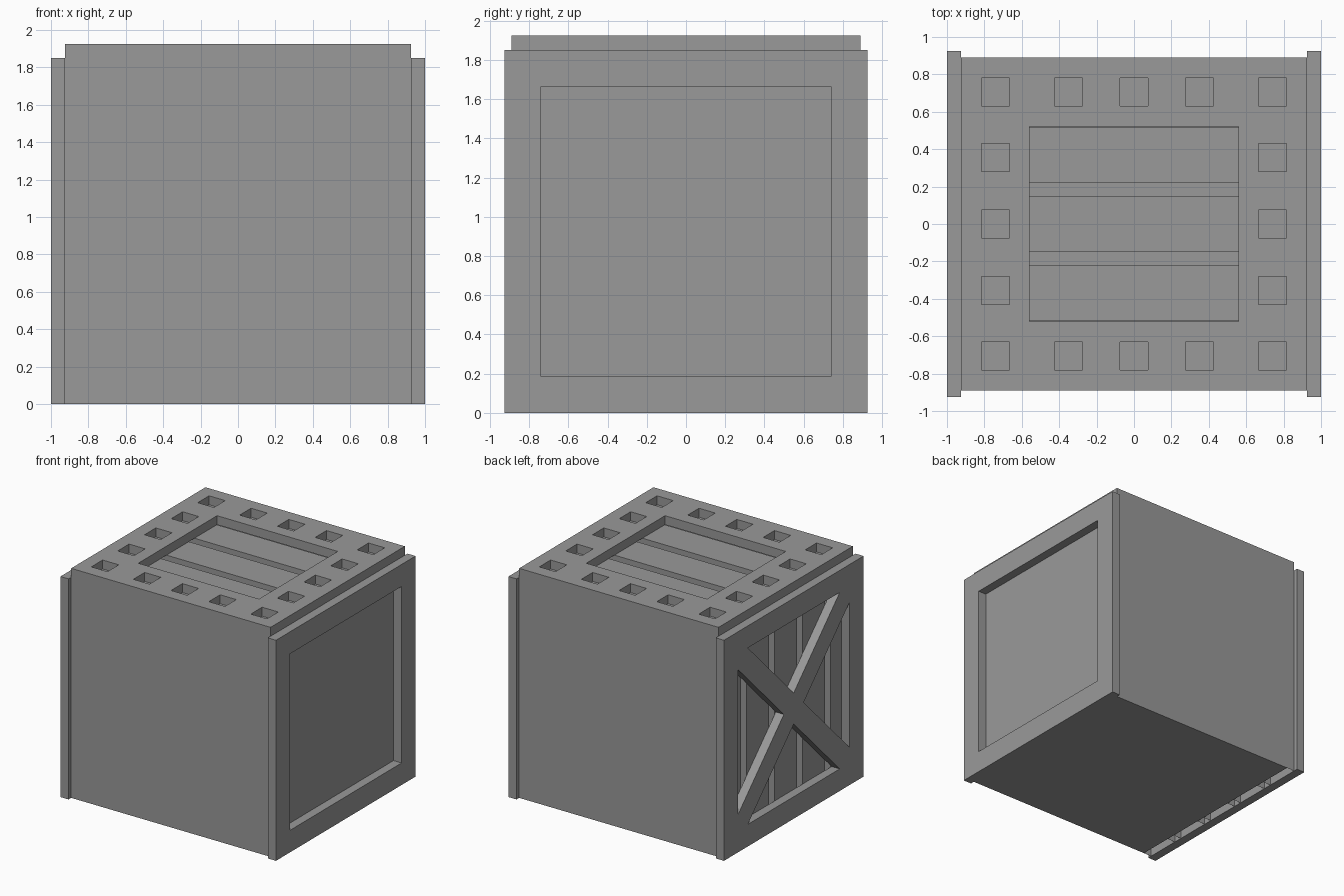
import bpy, bmesh
from math import radians
from mathutils import Vector

if "Cube" in bpy.data.objects:
    bpy.data.objects.remove(bpy.data.objects["Cube"])

T = 0.075              # board thickness
HX, HY = 0.925, 0.89   # half size of the crate body
Z_SIDE = 1.85          # top of planks and side frames
Z_CORE = Z_SIDE - T
PITCH, PLANK = 0.371, 0.296

# Dark grey for every board
grey = bpy.data.materials.new("dark_grey")
grey.diffuse_color = (0.32, 0.32, 0.32, 1)
grey.use_nodes = True
grey.node_tree.nodes["Principled BSDF"].inputs["Base Color"].default_value = grey.diffuse_color


def box(name, lo, hi, open_bottom=False):
    lo, hi = Vector(lo), Vector(hi)
    bm = bmesh.new()
    bmesh.ops.create_cube(bm, size=1)
    for v in bm.verts:
        v.co = Vector(v.co[i] * (hi[i] - lo[i]) + (lo[i] + hi[i]) / 2 for i in range(3))
    if open_bottom:
        bm.normal_update()
        bmesh.ops.delete(bm, geom=[f for f in bm.faces if f.normal.z < -0.9],
                         context='FACES_ONLY')
    me = bpy.data.meshes.new(name)
    bm.to_mesh(me)
    bm.free()
    me.materials.append(grey)
    ob = bpy.data.objects.new(name, me)
    bpy.context.collection.objects.link(ob)


def rect(cx, cy, hx, hy):
    return [(cx - hx, cy - hy), (cx + hx, cy - hy), (cx + hx, cy + hy), (cx - hx, cy + hy)]


def plate(name, loops, loc, rot=(0, 0, 0)):
    """Flat board from an outline plus hole loops."""
    cu = bpy.data.curves.new(name, 'CURVE')
    cu.dimensions = '2D'
    cu.fill_mode = 'BOTH'
    cu.extrude = T / 2
    cu.materials.append(grey)
    for pts in loops:
        sp = cu.splines.new('POLY')
        sp.points.add(len(pts) - 1)
        for p, (x, y) in zip(sp.points, pts):
            p.co = (x, y, 0, 1)
        sp.use_cyclic_u = True
    ob = bpy.data.objects.new(name, cu)
    ob.location, ob.rotation_euler = loc, rot
    bpy.context.collection.objects.link(ob)
    bpy.ops.object.select_all(action='DESELECT')
    bpy.context.view_layer.objects.active = ob
    ob.select_set(True)
    bpy.ops.object.convert(target='MESH')
    # Weld the caps to the rims and shade flat
    me = bpy.context.view_layer.objects.active.data
    bm = bmesh.new()
    bm.from_mesh(me)
    bmesh.ops.remove_doubles(bm, verts=bm.verts, dist=1e-4)
    bmesh.ops.recalc_face_normals(bm, faces=bm.faces)
    for f in bm.faces:
        f.smooth = False
    bm.to_mesh(me)
    bm.free()
    bpy.ops.object.shade_flat()


# Crate core, with plain front, back and bottom
box("crate_core", (-HX + T, -HY, 0), (HX, HY, Z_CORE))

# Five planks on top and five upright planks on the left side
for i in range(5):
    y = (i - 2) * PITCH
    y0, y1 = y - PLANK / 2, y + PLANK / 2
    box(f"top_plank_{i + 1}", (-HX, y0, Z_CORE), (HX, y1, Z_SIDE))
    box(f"left_plank_{i + 1}", (-HX, y0, 0), (-HX + T, y1, Z_CORE), open_bottom=True)

# Side frames: open on the right, cross-braced on the left
outer, c, d = rect(0, 0, 0.925, 0.925), 0.74, 0.131
side_rot = (radians(90), 0, radians(90))
plate("right_frame", [outer, rect(0, 0, c, c)], (HX + T / 2, 0, Z_SIDE / 2), side_rot)
tri = [(d - c, c), (c - d, c), (0, d)]
triangles = []
for _ in range(4):
    triangles.append(tri)
    tri = [(-y, x) for x, y in tri]
plate("left_cross_frame", [outer] + triangles, (-HX - T / 2, 0, Z_SIDE / 2), side_rot)

# Top frame with a large opening and a ring of square holes
centres = [(x, s * 0.705) for s in (-1, 1) for x in (-0.74, -0.35, 0, 0.35, 0.74)]
centres += [(s * 0.74, y) for s in (-1, 1) for y in (-0.355, 0, 0.355)]
holes = [rect(x, y, T, T) for x, y in centres]
plate("top_frame", [rect(0, 0, HX, HY), rect(0, 0, 0.56, 0.522)] + holes,
      (0, 0, Z_SIDE + T / 2))
